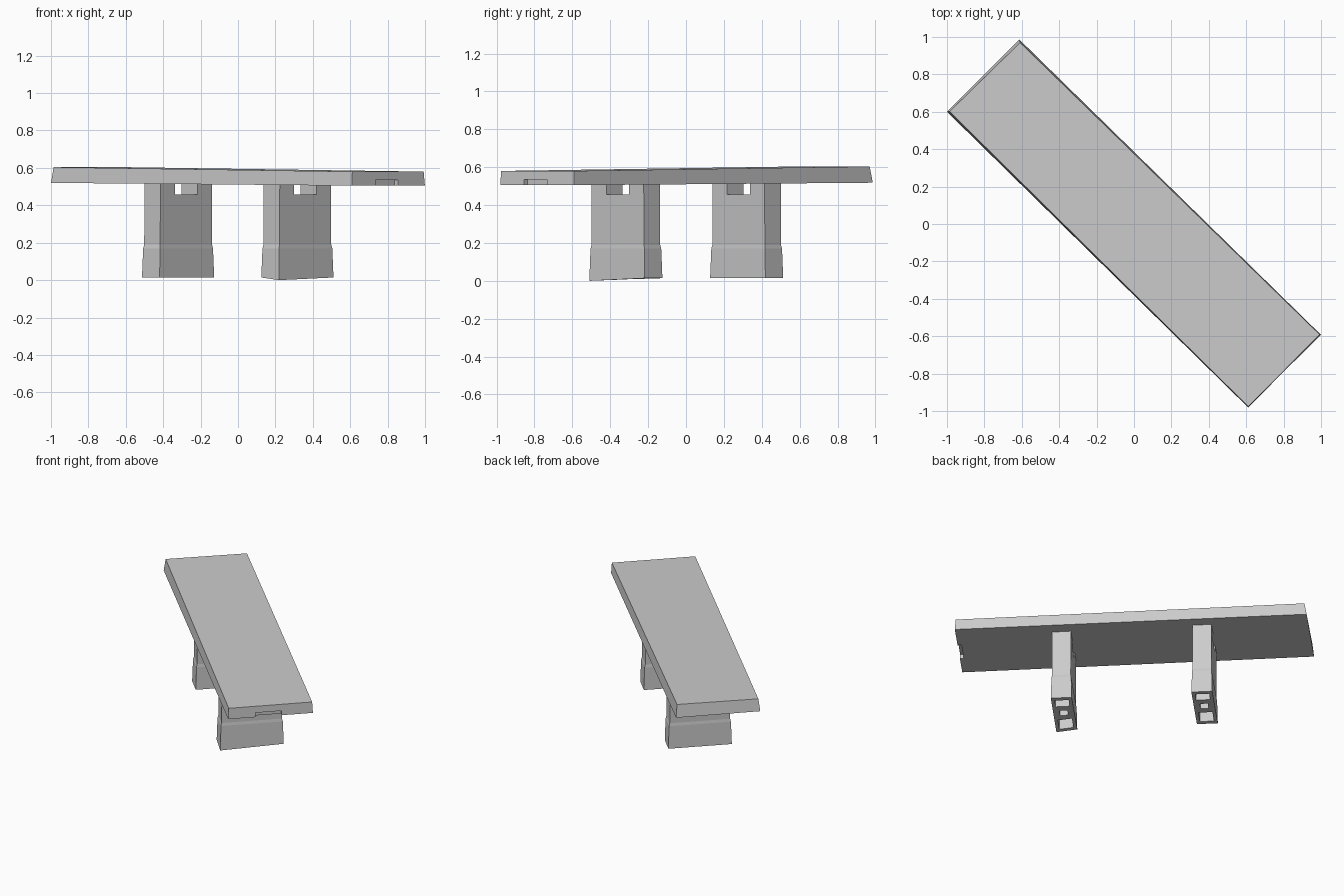
import bpy, bmesh
from math import radians
from mathutils import Matrix

cube = bpy.data.objects.get("Cube")
if cube:
    bpy.data.objects.remove(cube, do_unlink=True)

# Single stone colour
stone = bpy.data.materials.new("grey stone")
stone.use_nodes = True
colour = (0.6, 0.6, 0.6, 1)
stone.diffuse_color = colour
bsdf = next(n for n in stone.node_tree.nodes if n.type == 'BSDF_PRINCIPLED')
bsdf.inputs["Base Color"].default_value = colour
bsdf.inputs["Roughness"].default_value = 0.8

# The bench runs diagonally: local x is its length, local y its width
TURN = Matrix.Rotation(radians(-45), 4, 'Z')


def loft(name, rings):
    """Solid through a stack of four-cornered rings, capped at both ends."""
    bm = bmesh.new()
    loops = [[bm.verts.new(TURN @ Matrix.Translation(p).to_translation()) for p in r] for r in rings]
    for a, b in zip(loops, loops[1:]):
        for i in range(4):
            j = (i + 1) % 4
            bm.faces.new((a[i], a[j], b[j], b[i]))
    bm.faces.new(loops[0][::-1])
    bm.faces.new(loops[-1])
    bmesh.ops.recalc_face_normals(bm, faces=bm.faces[:])
    mesh = bpy.data.meshes.new(name)
    bm.to_mesh(mesh)
    bm.free()
    mesh.materials.append(stone)
    obj = bpy.data.objects.new(name, mesh)
    bpy.context.collection.objects.link(obj)
    return obj


def ring(x0, x1, y0, y1, z):
    return [(x0, y0, z), (x1, y0, z), (x1, y1, z), (x0, y1, z)]


def cut(obj, x0, x1, y0, y1, z0, z1):
    """Carve a box out of a part."""
    cutter = loft("cutter", [ring(x0, x1, y0, y1, z0), ring(x0, x1, y0, y1, z1)])
    cutter.hide_render = True
    mod = obj.modifiers.new("carve", 'BOOLEAN')
    mod.operation, mod.solver, mod.object = 'DIFFERENCE', 'EXACT', cutter
    bpy.context.view_layer.objects.active = obj
    bpy.ops.object.modifier_apply(modifier=mod.name)
    bpy.data.objects.remove(cutter, do_unlink=True)


# Seat slab: slightly skewed and sloping, with a small chip under one end
low = [(-1.131, -0.283, 0.52), (1.125, -0.262, 0.505), (1.125, 0.288, 0.505), (-1.131, 0.264, 0.518)]
high = [(-1.122, -0.272, 0.604), (1.122, -0.258, 0.58), (1.120, 0.284, 0.58), (-1.116, 0.255, 0.604)]
seat = loft("seat_slab", [low, high])
cut(seat, 1.10, 1.2, -0.085, 0.085, 0.4, 0.535)

# Two slab legs, flared at the foot, notched at the top, hollow underneath
for name, x in (("back_leg", -0.453), ("front_leg", 0.449)):
    levels = [(0.067, 0.206, 0.014), (0.063, 0.201, 0.17), (0.060, 0.196, 0.19), (0.061, 0.194, 0.522)]
    rings = [ring(x - t, x + t, -w, w, z) for t, w, z in levels]
    if name == "front_leg":
        rings[0][1] = (x + 0.067, -0.206, 0.0)
    leg = loft(name, rings)
    cut(leg, x - 0.1, x + 0.1, -0.085, 0.085, 0.457, 0.6)
    for t, y0, y1 in ((0.045, 0.10, 0.175), (0.026, -0.01, 0.05), (0.045, -0.175, -0.06)):
        cut(leg, x - t, x + t, y0, y1, -0.1, 0.15)
